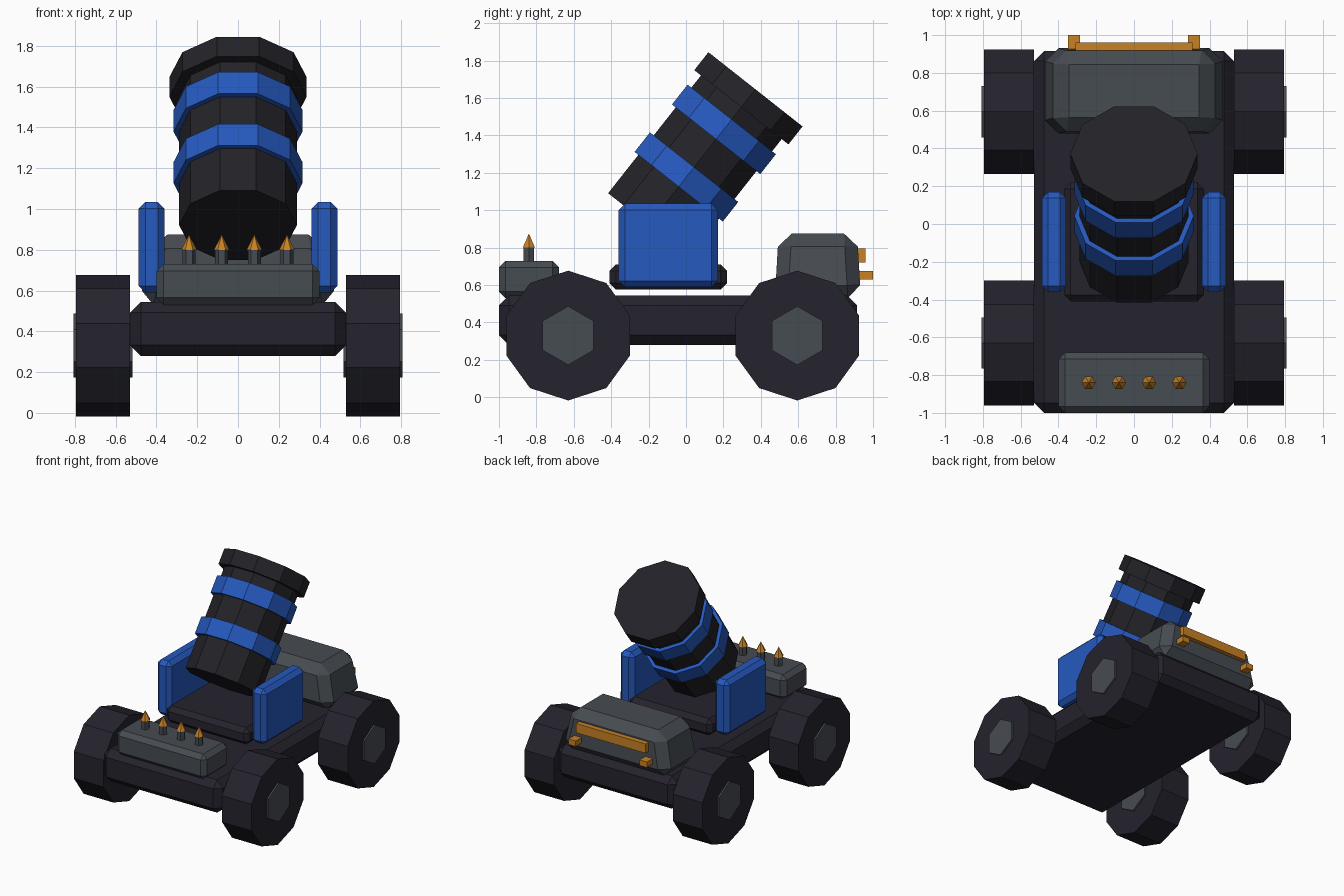
import bpy, bmesh
from math import pi, atan2
from mathutils import Matrix, Vector

cube = bpy.data.objects.get("Cube")
if cube:
    bpy.data.objects.remove(cube, do_unlink=True)


def material(name, rgb):
    m = bpy.data.materials.new(name)
    m.use_nodes = True
    m.diffuse_color = (*rgb, 1)
    m.node_tree.nodes["Principled BSDF"].inputs["Base Color"].default_value = (*rgb, 1)
    return m


charcoal = material("charcoal", (0.018, 0.017, 0.027))
iron = material("black iron", (0.016, 0.016, 0.021))
grey = material("steel grey", (0.062, 0.072, 0.084))
blue = material("blue paint", (0.019, 0.10, 0.52))
orange = material("orange brass", (0.58, 0.22, 0.018))


def finish(bm, name, mat):
    bmesh.ops.recalc_face_normals(bm, faces=bm.faces)
    mesh = bpy.data.meshes.new(name)
    bm.to_mesh(mesh)
    bm.free()
    mesh.materials.append(mat)
    obj = bpy.data.objects.new(name, mesh)
    bpy.context.collection.objects.link(obj)
    return obj


def box(name, mat, x, y, z, bevel=0.0, taper=(0, 0)):
    """Box from (min, max) ranges; taper pulls the top edges in."""
    bm = bmesh.new()
    bmesh.ops.create_cube(bm, size=1)
    for v in bm.verts:
        top = v.co.z > 0
        for i, r in enumerate((x, y, z)):
            side = 1 if v.co[i] > 0 else -1
            v.co[i] = r[1] if side > 0 else r[0]
            if top and i < 2:
                v.co[i] -= side * taper[i]
    if bevel:
        bmesh.ops.bevel(bm, geom=bm.edges[:], offset=bevel, segments=1,
                        profile=0.5, affect='EDGES')
    return finish(bm, name, mat)


def prism(name, mat, sides, r1, r2, start, end, spin=0.0):
    """Cylinder or cone running from start to end."""
    a, b = Vector(start), Vector(end)
    d = b - a
    # The local x axis stays in the world yz plane when the axis does
    tilt = Matrix.Rotation(-atan2(d.y, d.z), 4, 'X') if abs(d.x) < 1e-6 \
        else Matrix.Rotation(pi / 2, 4, 'Y')
    bm = bmesh.new()
    bmesh.ops.create_cone(bm, cap_ends=True, segments=sides, radius1=r1, radius2=r2,
                          depth=d.length,
                          matrix=Matrix.Translation((a + b) / 2) @ tilt
                          @ Matrix.Rotation(spin, 4, 'Z'))
    if r2 == 0:
        bmesh.ops.remove_doubles(bm, verts=bm.verts, dist=1e-5)
    return finish(bm, name, mat)


# Chassis, turret plate, front bumper and rear engine block
box("chassis", charcoal, (-0.53, 0.53), (-1.0, 0.915), (0.28, 0.545), 0.053)
box("turret_plate", charcoal, (-0.37, 0.37), (-0.41, 0.22), (0.575, 0.71), 0.035)
box("front_bumper", grey, (-0.4, 0.4), (-1.0, -0.68), (0.53, 0.73), 0.035)
box("engine_block", grey, (-0.485, 0.485), (0.475, 0.935), (0.53, 0.875),
    0.07, (0.07, 0.02))

# Bumper spikes
for i in range(4):
    x = -0.24 + 0.16 * i
    prism(f"spike_stem_{i + 1}", grey, 6, 0.032, 0.032, (x, -0.84, 0.71), (x, -0.84, 0.8), pi / 6)
    prism(f"spike_tip_{i + 1}", orange, 6, 0.038, 0, (x, -0.84, 0.8), (x, -0.84, 0.875), pi / 6)

# Rear trim bar
box("rear_bar", orange, (-0.31, 0.31), (0.9, 0.96), (0.72, 0.795))

for side, label in ((1, "left"), (-1, "right")):
    def span(a, b):
        return tuple(sorted((a * side, b * side)))

    # Cannon side panels and rear lamps
    box(f"{label}_panel", blue, span(0.36, 0.487), (-0.36, 0.17), (0.59, 1.035), 0.033)
    box(f"{label}_lamp", orange, span(0.285, 0.35), (0.9, 1.0), (0.63, 0.675))

    # Wheels with hubs showing on both faces
    for y, end in ((-0.63, "front"), (0.595, "rear")):
        prism(f"{end}_{label}_wheel", charcoal, 10, 0.347, 0.347,
              (side * 0.53, y, 0.33), (side * 0.795, y, 0.33), pi / 2)
        prism(f"{end}_{label}_hub", grey, 6, 0.157, 0.157,
              (side * 0.517, y, 0.33), (side * 0.808, y, 0.33), pi / 2)

# Mortar barrel, measured back from the muzzle along its tilted axis
muzzle = Vector((0, 0.3715, 1.6465))
axis = Vector((0, 0.619, 0.785)).normalized()


def barrel_part(name, mat, radius, near, far):
    prism(name, mat, 10, radius, radius, muzzle - axis * far, muzzle - axis * near, pi / 2)


barrel_part("barrel", iron, 0.289, 0.05, 0.924)
barrel_part("muzzle_ring", iron, 0.337, 0, 0.122)
barrel_part("upper_band", blue, 0.316, 0.205, 0.34)
barrel_part("lower_band", blue, 0.316, 0.53, 0.663)
